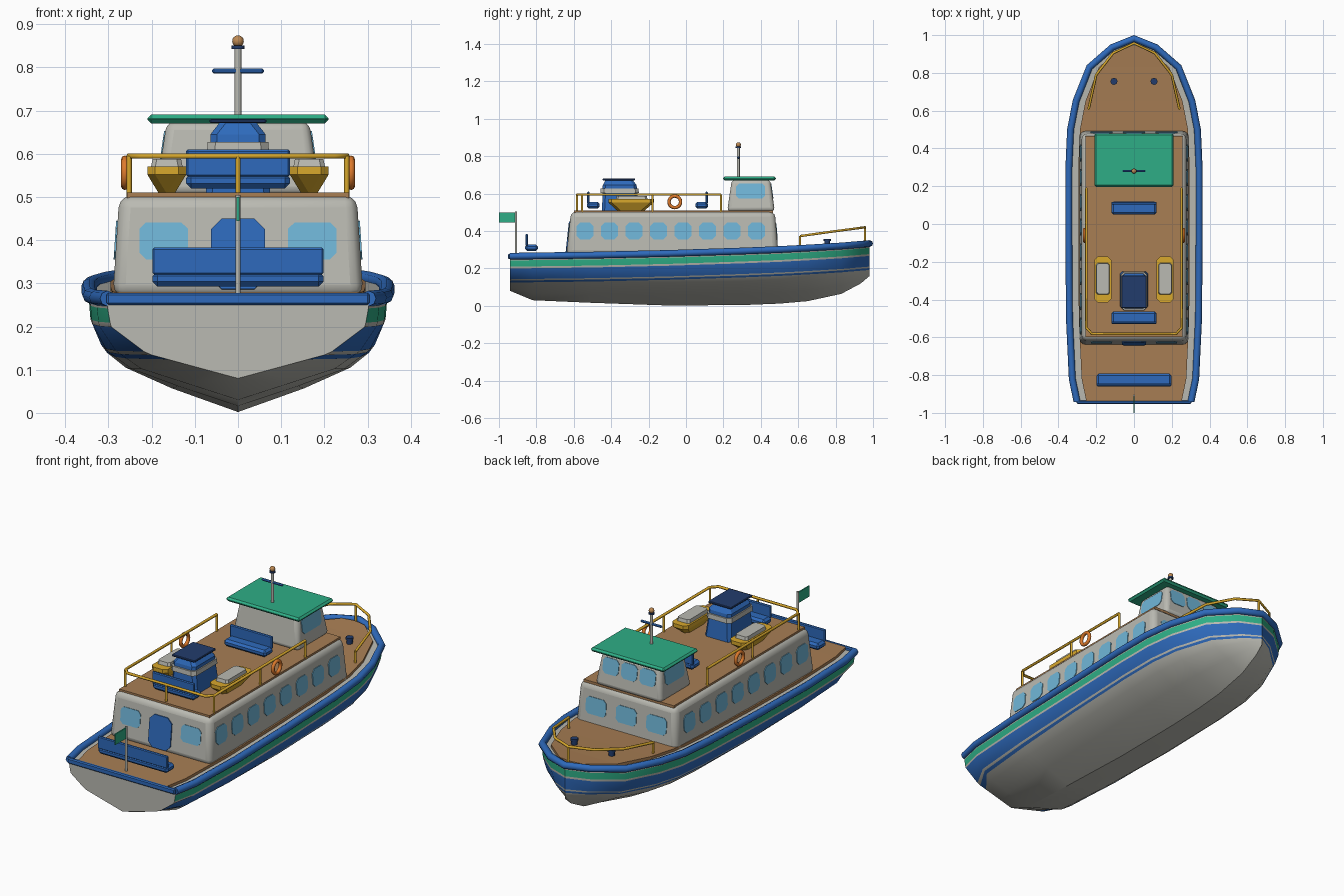
import bpy, bmesh, math
from mathutils import Vector

if "Cube" in bpy.data.objects:
    bpy.data.objects.remove(bpy.data.objects["Cube"])

def srgb(r, g, b):
    return tuple(((c / 255 + 0.055) / 1.055) ** 2.4 for c in (r, g, b)) + (1,)

M = {}
for n, c in {"pale grey": (186, 186, 178), "blue": (46, 106, 188), "navy": (34, 60, 108),
             "green": (46, 174, 134), "deck wood": (168, 126, 84), "glass": (112, 182, 216),
             "yellow": (216, 168, 44), "orange": (222, 122, 44), "lamp brown": (190, 138, 84)}.items():
    M[n] = bpy.data.materials.new(n)
    M[n].diffuse_color = srgb(*c)

def finish(name, bm, mats, bevel=0, seg=1, smooth=None):
    bmesh.ops.recalc_face_normals(bm, faces=bm.faces)
    me = bpy.data.meshes.new(name)
    bm.to_mesh(me)
    bm.free()
    for m in mats:
        me.materials.append(M[m])
    ob = bpy.data.objects.new(name, me)
    bpy.context.collection.objects.link(ob)
    if bevel:
        b = ob.modifiers.new("bevel", 'BEVEL')
        b.width, b.segments, b.limit_method = bevel, seg, 'ANGLE'
    if smooth:
        bpy.ops.object.select_all(action='DESELECT')
        ob.select_set(True)
        bpy.context.view_layer.objects.active = ob
        bpy.ops.object.shade_smooth_by_angle(angle=math.radians(smooth))
    return ob

def skin(bm, rings):
    """Join closed rings of points and cap both ends."""
    vs = [[bm.verts.new(p) for p in r] for r in rings]
    for a, b in zip(vs, vs[1:]):
        for i in range(len(a)):
            j = (i + 1) % len(a)
            bm.faces.new((a[i], a[j], b[j], b[i]))
    bm.faces.new(vs[0][::-1])
    bm.faces.new(vs[-1])

def outline(hx, hy, ch):
    if ch == 0:
        return [(hx, hy), (-hx, hy), (-hx, -hy), (hx, -hy)]
    return [(hx, hy - ch), (hx - ch, hy), (ch - hx, hy), (-hx, hy - ch),
            (-hx, ch - hy), (ch - hx, -hy), (hx - ch, -hy), (hx, ch - hy)]

def loft(name, cx, rings, mat, ch=0, **kw):
    """rings: (half width, y min, y max, z)"""
    bm = bmesh.new()
    skin(bm, [[(cx + x, (a + b) / 2 + y, z) for x, y in outline(hx, (b - a) / 2, ch)]
              for hx, a, b, z in rings])
    return finish(name, bm, [mat], **kw)

def box(name, hx, y0, y1, z0, z1, mat, **kw):
    return loft(name, 0, [(hx, y0, y1, z0), (hx, y0, y1, z1)], mat, **kw)

def panel(name, o, u, v, w, h, mat, ch=0.015, t=0.003):
    u, v, o = Vector(u).normalized(), Vector(v).normalized(), Vector(o)
    n = u.cross(v)
    bm = bmesh.new()
    skin(bm, [[o + u * x + v * y + n * d for x, y in outline(w / 2, h / 2, ch)] for d in (-t, t)])
    return finish(name, bm, [mat])

def tube(name, pts, r, mat, res=1):
    cu = bpy.data.curves.new(name, 'CURVE')
    cu.dimensions, cu.bevel_depth, cu.bevel_resolution, cu.use_fill_caps = '3D', r, res, True
    sp = cu.splines.new('POLY')
    sp.points.add(len(pts) - 1)
    for p, q in zip(sp.points, pts):
        p.co = (*q, 1)
    cu.materials.append(M[mat])
    ob = bpy.data.objects.new(name, cu)
    bpy.context.collection.objects.link(ob)
    bpy.ops.object.select_all(action='DESELECT')
    ob.select_set(True)
    bpy.context.view_layer.objects.active = ob
    bpy.ops.object.convert(target='MESH')

def interp(t, xs, ys):
    for i in range(len(xs) - 1):
        if t <= xs[i + 1]:
            return ys[i] + (ys[i + 1] - ys[i]) * (t - xs[i]) / (xs[i + 1] - xs[i])
    return ys[-1]

# Hull: stations of (y, half beam, keel z, sheer z); stripes follow the sheer
ST = [(-.94, .302, .08, .262), (-.82, .327, .03, .264), (-.5, .342, .016, .268), (-.1, .345, .002, .277),
      (.3, .345, .004, .29), (.5, .336, .012, .298), (.65, .307, .025, .306), (.83, .236, .064, .317),
      (.935, .115, .12, .326), (.982, 0, .16, .33)]
DROPS = [.138, .128, .12, .063, .053, .02, 0]
STRIPE = [0, 0, 0, 1, 0, 1, 0, 2, 0]
bm = bmesh.new()
rows = []
for y, b, k, s in ST:
    zs = [k + t * (s - .138 - k) for t in (0, .4, .75)] + [s - d for d in DROPS]
    half = [(b * interp((z - k) / (s - k), [0, .31, .5, .66, .87, 1], [0, .69, .88, .975, 1, 1]), z) for z in zs]
    rows.append([[bm.verts.new((g * x, y, z)) for x, z in half] for g in (1, -1)])
for a, b in zip(rows, rows[1:]):
    for g in (0, 1):
        for i in range(9):
            f = bm.faces.new((a[g][i], a[g][i + 1], b[g][i + 1], b[g][i]))
            f.material_index = STRIPE[i]
    bm.faces.new((a[0][-1], a[1][-1], b[1][-1], b[0][-1]))
bm.faces.new(rows[0][0][1:] + rows[0][1][:0:-1] + [rows[0][1][0]])
bmesh.ops.remove_doubles(bm, verts=bm.verts, dist=1e-4)
finish("hull", bm, ["pale grey", "blue", "green"], smooth=32)

# Main deck planking, inset from the hull edge
bm = bmesh.new()
dk = [(y, b - .05, s) for y, b, k, s in ST[:-1]] + [(.945, .012, .327)]
skin(bm, [[(-x, y, s - .01), (x, y, s - .01), (x, y, s + .014), (-x, y, s + .014)] for y, x, s in dk])
finish("main_deck", bm, ["deck wood"])

# Rubbing rail and stern bar
side = [(b, y, s + .003) for y, b, k, s in ST]
tube("rubbing_rail", side + [(-x, y, z) for x, y, z in side[-2::-1]], .018, "blue", 2)
box("stern_bar", .305, -.952, -.934, .25, .278, "blue", bevel=.005)

# Cabin with windows and door
loft("cabin", 0, [(.29, -.64, .495, .27), (.275, -.615, .475, .503)], "pale grey", bevel=.028, seg=3, smooth=35)
box("upper_deck", .257, -.598, .465, .497, .51, "deck wood")
for g in (1, -1):
    for i in range(8):
        panel("cabin_window", (g * .2822, -.54 + i * .131, .4), (0, g, 0), (-.064 * g, 0, 1), .09, .09, "glass", .018)
    panel("rear_window", (g * .172, -.626, .398), (1, 0, 0), (0, .107, 1), .112, .086, "glass")
for x in (-.172, 0, .172):
    panel("forward_window", (x, .484, .398), (-1, 0, 0), (0, -.086, 1), .115, .086, "glass")
panel("cabin_door", (0, -.63, .368), (1, 0, 0), (0, .107, 1), .126, .164, "blue", .025, .005)

# Wheelhouse with roof
loft("wheelhouse", 0, [(.19, .22, .475, .505), (.165, .245, .45, .675)], "pale grey", bevel=.02, seg=3, smooth=35)
box("wheelhouse_roof", .21, .197, .48, .67, .691, "green", bevel=.009)
for g in (1, -1):
    panel("wheelhouse_side_window", (g * .174, .345, .613), (0, g, 0), (-.147 * g, 0, 1), .155, .08, "glass")
for x in (-.105, 0, .105):
    panel("wheelhouse_front_window", (x, .459, .613), (-1, 0, 0), (0, -.147, 1), .09, .08, "glass")

# Mast
tube("mast", [(0, .28, .685), (0, .28, .85)], .008, "pale grey", 2)
box("mast_crossbar", .06, .274, .286, .786, .798, "blue", bevel=.004)
tube("mast_collar", [(0, .28, .843), (0, .28, .851)], .015, "navy", 2)
bm = bmesh.new()
bmesh.ops.create_uvsphere(bm, u_segments=12, v_segments=8, radius=.0135)
bmesh.ops.translate(bm, verts=bm.verts, vec=(0, .28, .861))
finish("mast_lamp", bm, ["lamp brown"], smooth=40)

# Funnel
loft("funnel_base", 0, [(.075, -.45, -.25, .508), (.065, -.445, -.26, .608)], "blue", .015)
loft("funnel_band", 0, [(.072, -.458, -.252, .604), (.07, -.456, -.254, .628)], "pale grey", .018)
loft("funnel_top", 0, [(.064, -.447, -.262, .627), (.064, -.445, -.264, .645), (.042, -.43, -.285, .673)], "blue", .015)
box("funnel_cap", .066, -.446, -.272, .671, .681, "navy", bevel=.003)

# Benches: (half length, seat y range, back side, deck z)
for name, hx, y0, y1, back, z in (("stern_bench", .198, -.86, -.792, -1, .285),
                                  ("aft_bench", .12, -.53, -.462, -1, .512),
                                  ("forward_bench", .12, .05, .118, 1, .512)):
    box(name + "_seat", hx, y0, y1, z + .008, z + .043, "blue", bevel=.011)
    yb = y0 + .008 if back < 0 else y1 - .008
    box(name + "_back", hx, yb - .007, yb + .007, z + .035, z + .098, "blue", bevel=.004)

# Lifeboats with covers
for g in (1, -1):
    loft("lifeboat", g * .165, [(.02, -.37, -.22, .511), (.045, -.415, -.172, .552), (.045, -.415, -.172, .571)],
         "yellow", .018)
    loft("lifeboat_cover", g * .165, [(.037, -.375, -.205, .568), (.033, -.37, -.21, .588)], "pale grey", .01)

# Upper deck railing
half = [(.252, .187, .595), (.252, -.55, .595), (.222, -.582, .595)]
tube("upper_rail", half + [(-x, y, z) for x, y, z in half[::-1]], .007, "yellow")
for x, y in [(0, -.582)] + [(g * .252, y) for g in (1, -1) for y in (.187, -.18, -.555)]:
    tube("upper_rail_post", [(x, y, .5), (x, y, .595)], .006, "yellow")

# Life rings
for g in (1, -1):
    bm = bmesh.new()
    skin_pts = [[(g * .262 + .009 * math.cos(b), -.06 + (.031 + .009 * math.sin(b)) * math.cos(a),
                  .556 + (.031 + .009 * math.sin(b)) * math.sin(a))
                 for b in [j * math.tau / 8 for j in range(8)]] for a in [i * math.tau / 20 for i in range(20)]]
    vs = [[bm.verts.new(p) for p in r] for r in skin_pts]
    for i in range(20):
        for j in range(8):
            n, m = vs[(i + 1) % 20], (j + 1) % 8
            bm.faces.new((vs[i][j], vs[i][m], n[m], n[j]))
    finish("life_ring", bm, ["orange"], smooth=50)

# Bow railing
half = [(.24, .61, .373), (.2, .79, .398), (.11, .905, .413), (0, .957, .42)]
tube("bow_rail", half + [(-x, y, z) for x, y, z in half[-2::-1]], .007, "yellow")
for x, y, z in (half[0], (-.24, .61, .373), half[-1]):
    tube("bow_rail_post", [(x, y, .3), (x, y, z)], .006, "yellow")

# Bollards
for g in (1, -1):
    tube("bollard", [(g * .106, .755, .31), (g * .106, .755, .348)], .015, "navy", 2)
    tube("bollard_cap", [(g * .106, .755, .346), (g * .106, .755, .358)], .019, "navy", 2)

# Stern flag
tube("flagstaff", [(0, -.908, .27), (0, -.908, .505)], .006, "pale grey")
box("flag", .003, -1.0, -.91, .445, .5, "green")

for m in bpy.data.materials:
    if m.users and not m.is_grease_pencil:
        m.use_nodes = True
        m.node_tree.nodes["Principled BSDF"].inputs["Base Color"].default_value = m.diffuse_color
